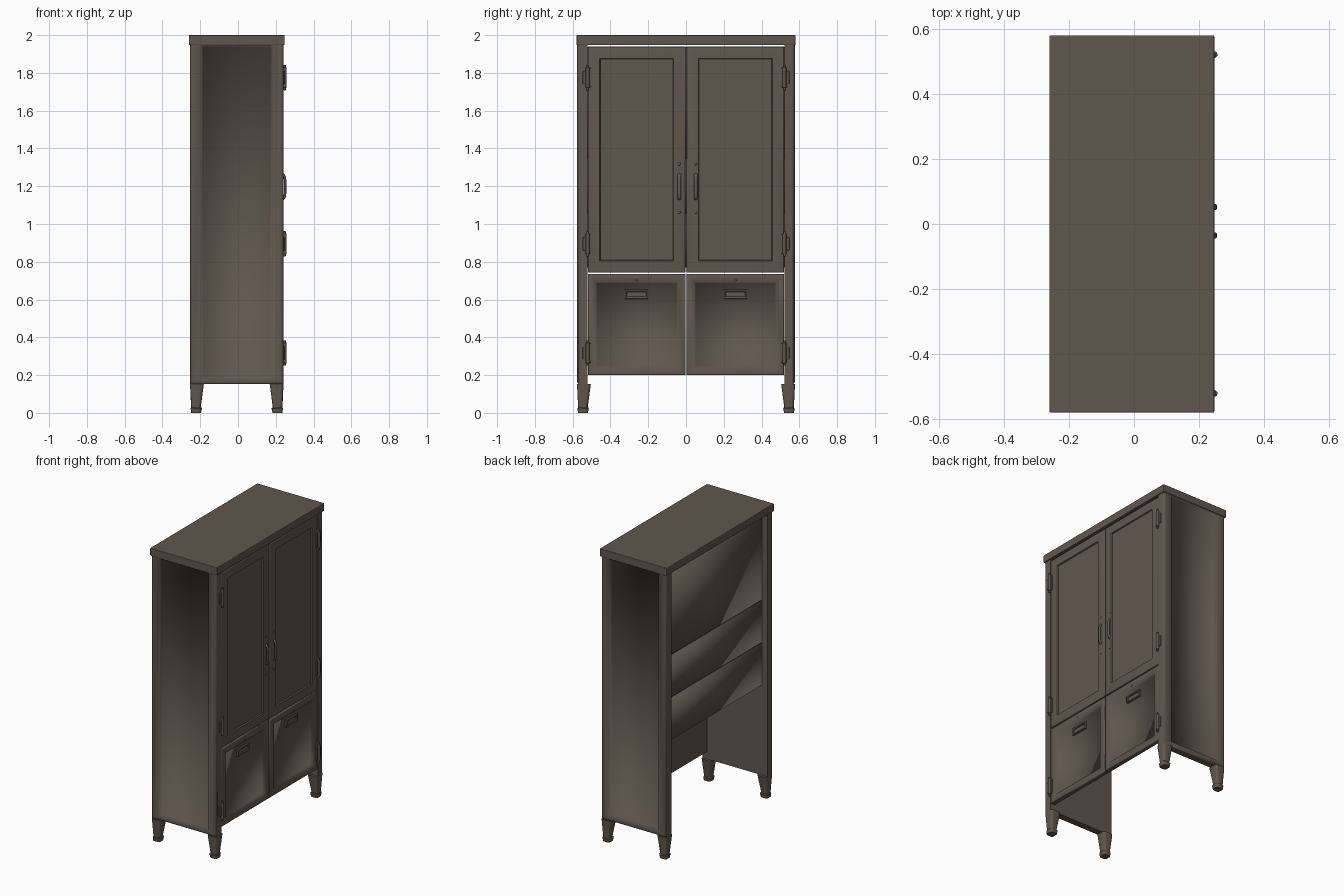
import bpy, bmesh, math
from mathutils import Vector

if "Cube" in bpy.data.objects:
    bpy.data.objects.remove(bpy.data.objects["Cube"])

def material(name, rgb):
    m = bpy.data.materials.new(name)
    m.diffuse_color = (*rgb, 1)
    m.use_nodes = True
    m.node_tree.nodes["Principled BSDF"].inputs["Base Color"].default_value = m.diffuse_color
    return m

METAL = material("grey_brown_metal", (0.118, 0.096, 0.077))

def finish(name, bm, bevel=0.0, segments=2, smooth=35):
    bmesh.ops.recalc_face_normals(bm, faces=bm.faces)
    me = bpy.data.meshes.new(name)
    bm.to_mesh(me)
    bm.free()
    ob = bpy.data.objects.new(name, me)
    bpy.context.collection.objects.link(ob)
    me.materials.append(METAL)
    if bevel:
        mod = ob.modifiers.new("bevel", 'BEVEL')
        mod.width, mod.segments, mod.limit_method = bevel, segments, 'ANGLE'
    bpy.ops.object.select_all(action='DESELECT')
    ob.select_set(True)
    bpy.context.view_layer.objects.active = ob
    bpy.ops.object.shade_smooth_by_angle(angle=math.radians(smooth))
    return ob

def add_box(bm, x0, x1, y0, y1, z0, z1):
    verts = bmesh.ops.create_cube(bm, size=1)["verts"]
    for v in verts:
        v.co = Vector(((x0 + x1) / 2 + v.co.x * (x1 - x0),
                       (y0 + y1) / 2 + v.co.y * (y1 - y0),
                       (z0 + z1) / 2 + v.co.z * (z1 - z0)))

def box(name, *b, bevel=0.0, segments=2, smooth=35):
    bm = bmesh.new()
    add_box(bm, *b)
    return finish(name, bm, bevel, segments, smooth)

def inset(bm, face, amount):
    bmesh.ops.inset_region(bm, faces=[face], thickness=amount, use_even_offset=True)

def recessed_front(name, y0, y1, z0, z1, rim, slope, depth, smooth):
    """Door leaf with its +x face inset into a sunken panel."""
    bm = bmesh.new()
    add_box(bm, 0.207, 0.239, y0, y1, z0, z1)
    edges = [e for e in bm.edges if all(v.co.x > 0.23 for v in e.verts)]
    bmesh.ops.bevel(bm, geom=edges, offset=0.008, segments=3, profile=0.5, affect='EDGES')
    bm.normal_update()
    front = max(bm.faces, key=lambda f: f.calc_area() * (f.normal.x > 0.9))
    inset(bm, front, rim - 0.008)
    inset(bm, front, slope)
    for v in front.verts:
        v.co.x -= depth
    return finish(name, bm, smooth=smooth)

def side_wall(name, s):
    """Side wall with rounded uprights and one tall sunken panel outside."""
    bm = bmesh.new()
    add_box(bm, -0.254, 0.241, 0.5205, 0.576, 0.152, 1.947)
    edges = [e for e in bm.edges if all(v.co.y > 0.57 for v in e.verts)
             and min(v.co.z for v in e.verts) < 1.9]
    bmesh.ops.bevel(bm, geom=edges, offset=0.014, segments=4, profile=0.5, affect='EDGES')
    bm.normal_update()
    face = max(bm.faces, key=lambda f: f.calc_area() * (f.normal.y > 0.9))
    for x0, x1, z0, z1, y in ((-0.194, 0.181, 0.182, 1.943, 0.576),
                              (-0.185, 0.172, 0.191, 1.938, 0.548)):
        inset(bm, face, 0.002)
        for v in face.verts:
            v.co = Vector((x0 if v.co.x < 0 else x1, y, z0 if v.co.z < 1 else z1))
    for v in bm.verts:
        v.co.y *= s
    return finish(name, bm, smooth=80)

def cylinder(name, x, y, z, r, length, axis='X'):
    bm = bmesh.new()
    bmesh.ops.create_cone(bm, cap_ends=True, segments=14, radius1=r, radius2=r, depth=length)
    for v in bm.verts:
        if axis == 'X':
            v.co = Vector((v.co.z, v.co.x, v.co.y))
        v.co += Vector((x, y, z))
    return finish(name, bm, r * 0.25)

# Top slab
box("top_slab", -0.26, 0.247, -0.58, 0.58, 1.947, 2.0, bevel=0.004, segments=3)

# Back made of three stacked panels
for i, (z0, z1) in enumerate([(0.77, 1.056), (1.062, 1.346), (1.352, 1.938)]):
    box(f"back_panel_{i}", -0.212, -0.194, -0.522, 0.522, z0, z1, smooth=180)
box("back_backing", -0.206, -0.198, -0.522, 0.522, 0.775, 1.935)

for s in (-1, 1):
    tag = "left" if s < 0 else "right"
    # Side wall
    side_wall("side_wall_" + tag, s)

    # Tapered legs, each with a foot cuff
    for end, xo in (("back", -0.254), ("front", 0.241)):
        d = 1 if xo < 0 else -1
        bm = bmesh.new()
        rings = []
        for z, a, b in [(0.0, 0.006, 0.058), (0.026, 0.004, 0.062), (0.03, 0.007, 0.056),
                        (0.152, 0.0, 0.073)]:
            rings.append([bm.verts.new((xo + d * p, s * (0.577 - q), z))
                          for p, q in ((a, a), (b, a), (b, b), (a, b))])
        for lo, hi in zip(rings, rings[1:]):
            for k in range(4):
                bm.faces.new((lo[k], lo[(k + 1) % 4], hi[(k + 1) % 4], hi[k]))
        bm.faces.new(rings[0])
        bm.faces.new(rings[-1])
        up = [e for e in bm.edges if abs(e.verts[0].co.z - e.verts[1].co.z) > 0.001]
        bmesh.ops.bevel(bm, geom=up, offset=0.013, segments=3, profile=0.5, affect='EDGES')
        finish(f"{end}_leg_{tag}", bm)

    # Tall upper door and lower door
    ya, yb = sorted((s * 0.002, s * 0.52))
    recessed_front("upper_door_" + tag, ya, yb, 0.742, 1.940, 0.063, 0.004, 0.008, 35)
    recessed_front("lower_door_" + tag, ya, yb, 0.20, 0.735, 0.043, 0.006, 0.022, 80)

    # Label holder: a frame with sunken centre, and the lock above it
    yc = s * 0.262
    bm = bmesh.new()
    add_box(bm, 0.212, 0.228, yc - 0.062, yc + 0.062, 0.604, 0.652)
    bm.normal_update()
    f = max(bm.faces, key=lambda q: q.normal.x)
    inset(bm, f, 0.009)
    inset(bm, f, 0.002)
    for v in f.verts:
        v.co.x -= 0.008
    finish("label_holder_" + tag, bm, 0.002)
    cylinder("lower_lock_" + tag, 0.236, yc, 0.70, 0.007, 0.01)

    # Bowed pull handle swept as an oval bar, with a stud above and below
    yh = 0.052 if s > 0 else -0.035
    path = [(0.230, 1.130), (0.240, 1.133), (0.2475, 1.146), (0.2495, 1.165),
            (0.2495, 1.23), (0.2475, 1.249), (0.240, 1.262), (0.230, 1.265)]
    bm = bmesh.new()
    rings = []
    for i, (x, z) in enumerate(path):
        a, b = path[max(i - 1, 0)], path[min(i + 1, len(path) - 1)]
        n = Vector((b[1] - a[1], a[0] - b[0])).normalized()
        rings.append([bm.verts.new((x + n.x * 0.0065 * math.cos(t), yh + 0.010 * math.sin(t),
                                    z + n.y * 0.0065 * math.cos(t)))
                      for t in (k * math.tau / 10 for k in range(10))])
    for lo, hi in zip(rings, rings[1:]):
        for k in range(10):
            bm.faces.new((lo[k], lo[(k + 1) % 10], hi[(k + 1) % 10], hi[k]))
    bm.faces.new(rings[0])
    bm.faces.new(rings[-1])
    finish("handle_" + tag, bm, smooth=60)
    for nm, z in (("upper", 1.318), ("lower", 1.062)):
        cylinder(f"{nm}_stud_{tag}", 0.2355, yh, z, 0.008, 0.011)

    # Hinges: barrel with end pins, and a leaf on the door and on the post
    for i, z in enumerate((0.317, 0.895, 1.775)):
        cylinder(f"hinge_barrel_{tag}_{i}", 0.247, s * 0.521, z, 0.010, 0.11, 'Z')
        cylinder(f"hinge_pin_{tag}_{i}", 0.247, s * 0.521, z, 0.006, 0.134, 'Z')
        ya, yb = sorted((s * 0.502, s * 0.521))
        box(f"hinge_door_leaf_{tag}_{i}", 0.234, 0.246, ya, yb, z - 0.05, z + 0.05, bevel=0.003)
        ya, yb = sorted((s * 0.521, s * 0.547))
        box(f"hinge_post_leaf_{tag}_{i}", 0.234, 0.246, ya, yb, z - 0.035, z + 0.035, bevel=0.003)
